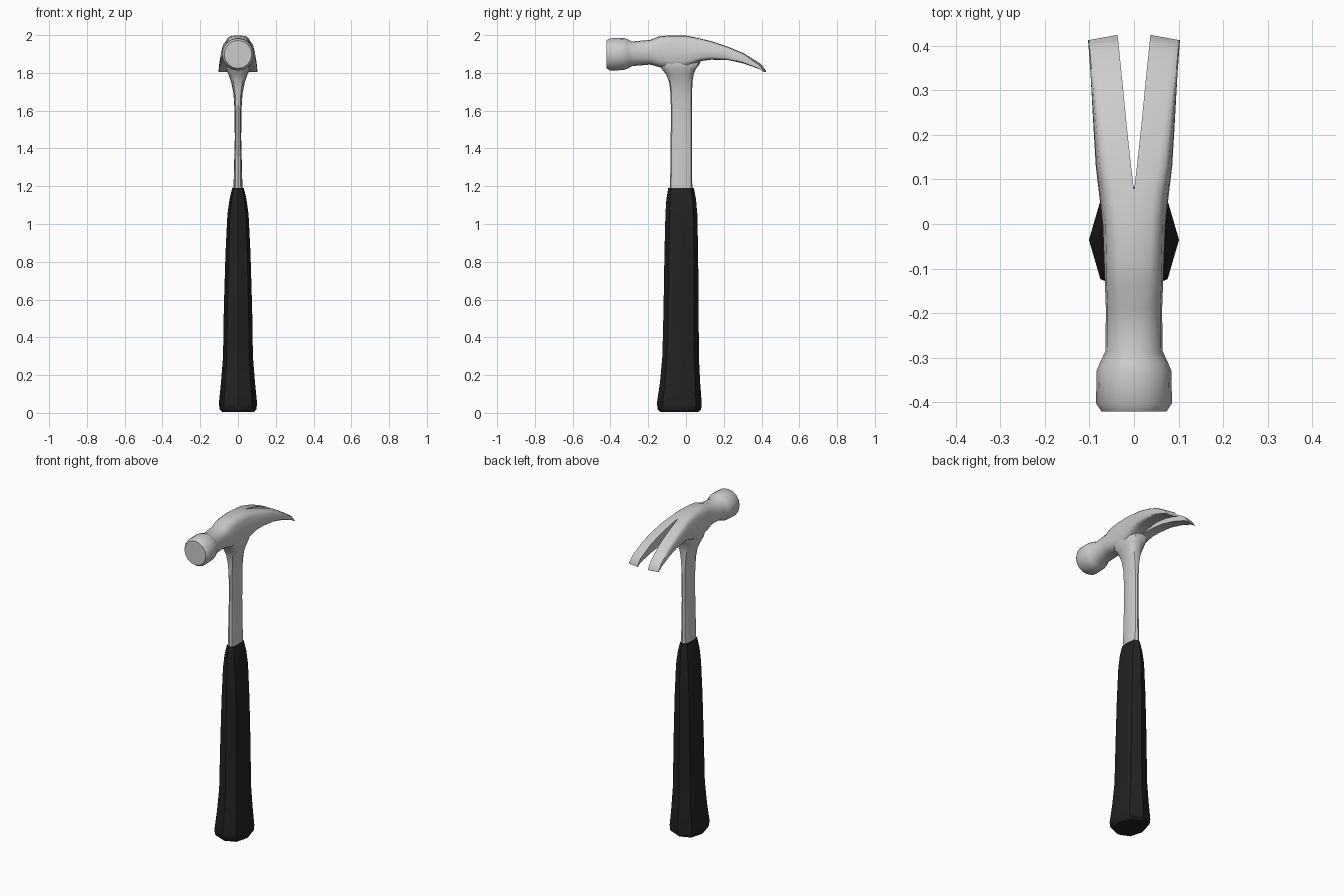
import bpy, bmesh, math


def spow(v, e):
    return math.copysign(abs(v) ** e, v) if abs(v) > 1e-6 else 0.0


def finish(bm, name, angle=40):
    bmesh.ops.recalc_face_normals(bm, faces=bm.faces[:])
    mesh = bpy.data.meshes.new(name)
    bm.to_mesh(mesh)
    bm.free()
    ob = bpy.data.objects.new(name, mesh)
    bpy.context.collection.objects.link(ob)
    bpy.ops.object.select_all(action='DESELECT')
    ob.select_set(True)
    bpy.context.view_layer.objects.active = ob
    bpy.ops.object.shade_smooth_by_angle(angle=math.radians(angle))
    return ob


def bridge(bm, rings):
    n = len(rings[0])
    for a, b in zip(rings, rings[1:]):
        for i in range(n):
            j = (i + 1) % n
            quad = (a[i], a[j], b[j], b[i])
            # leave the middle of the mirrored head open
            if n == 9 and all(abs(v.co.x) < 1e-6 for v in quad):
                continue
            bm.faces.new(quad)
    bm.faces.new(rings[0])
    bm.faces.new(rings[-1])


def upright_loft(name, sections, sides, e):
    """Sections are (z, half width in x, y front, y back)."""
    bm = bmesh.new()
    rings = []
    for z, rx, y0, y1 in sections:
        ring = []
        for i in range(sides):
            a = 2 * math.pi * i / sides
            ring.append(bm.verts.new((rx * spow(math.cos(a), e),
                                      (y0 + y1) / 2 + (y1 - y0) / 2 * spow(math.sin(a), e), z)))
        rings.append(ring)
    bridge(bm, rings)
    return finish(bm, name)


# Black rubber grip
grip = upright_loft("grip", [
    (0.005, 0.085, -0.135, 0.065), (0.018, 0.097, -0.150, 0.080), (0.05, 0.101, -0.154, 0.083),
    (0.16, 0.090, -0.138, 0.075), (0.30, 0.079, -0.125, 0.068), (0.55, 0.075, -0.119, 0.067),
    (0.85, 0.066, -0.114, 0.064), (1.05, 0.056, -0.109, 0.060), (1.13, 0.045, -0.104, 0.053),
    (1.19, 0.031, -0.094, 0.042)], 8, 0.85)
black = bpy.data.materials.new("black_rubber")
black.diffuse_color = (0.016, 0.016, 0.016, 1)
grip.data.materials.append(black)

# Steel shank, flaring where it joins the head
upright_loft("shank", [
    (1.15, 0.025, -0.084, 0.034), (1.22, 0.023, -0.084, 0.033), (1.45, 0.017, -0.081, 0.032),
    (1.60, 0.018, -0.080, 0.032), (1.69, 0.024, -0.082, 0.032), (1.75, 0.036, -0.089, 0.034),
    (1.79, 0.050, -0.104, 0.040), (1.82, 0.062, -0.128, 0.052), (1.85, 0.066, -0.145, 0.075),
    (1.90, 0.055, -0.140, 0.080)], 12, 0.7)

# Head: round face, neck, cheeks and split claw, lofted along y as one half
# y, inner x, outer x, z bottom, z top, squareness, widening downwards
head = [
    (-0.420, 0, 0.073, 1.824, 1.972, 1.0, 0), (-0.402, 0, 0.085, 1.812, 1.983, 1.0, 0),
    (-0.330, 0, 0.084, 1.815, 1.985, 1.0, 0), (-0.310, 0, 0.076, 1.823, 1.978, 1.0, 0),
    (-0.285, 0, 0.064, 1.836, 1.966, 0.95, 0), (-0.190, 0, 0.063, 1.844, 1.975, 0.8, 0),
    (-0.140, 0, 0.065, 1.830, 1.994, 0.65, 0.02), (-0.080, 0, 0.067, 1.825, 1.999, 0.55, 0.06),
    (0.000, 0, 0.070, 1.828, 1.998, 0.5, 0.08), (0.075, 0, 0.077, 1.862, 1.982, 0.45, 0.1),
    (0.130, 0.007, 0.084, 1.870, 1.968, 0.4, 0.08), (0.220, 0.017, 0.090, 1.867, 1.937, 0.35, 0.06),
    (0.300, 0.025, 0.095, 1.850, 1.902, 0.3, 0.04), (0.385, 0.034, 0.101, 1.820, 1.847, 0.3, 0.02),
    (0.412, 0.037, 0.103, 1.804, 1.810, 0.3, 0)]
bm = bmesh.new()
rings = []
for y, xi, xo, z0, z1, e, widen in head:
    ring = []
    for i in range(9):
        a = math.pi / 2 - math.pi * i / 8
        c, s = spow(math.cos(a), e), spow(math.sin(a), e)
        x = xi + (xo - xi) * c * (1 - widen * s)
        skew = 0.012 * (1 - c) * min(1, xi / 0.034)
        ring.append(bm.verts.new((x, y + skew, (z0 + z1) / 2 + (z1 - z0) / 2 * s)))
    rings.append(ring)
bridge(bm, rings)
# mirror the half and weld it along the middle
dup = bmesh.ops.duplicate(bm, geom=bm.verts[:] + bm.edges[:] + bm.faces[:])["geom"]
for v in dup:
    if isinstance(v, bmesh.types.BMVert):
        v.co.x = -v.co.x
bmesh.ops.remove_doubles(bm, verts=bm.verts[:], dist=1e-5)
finish(bm, "claw_head", 45)
